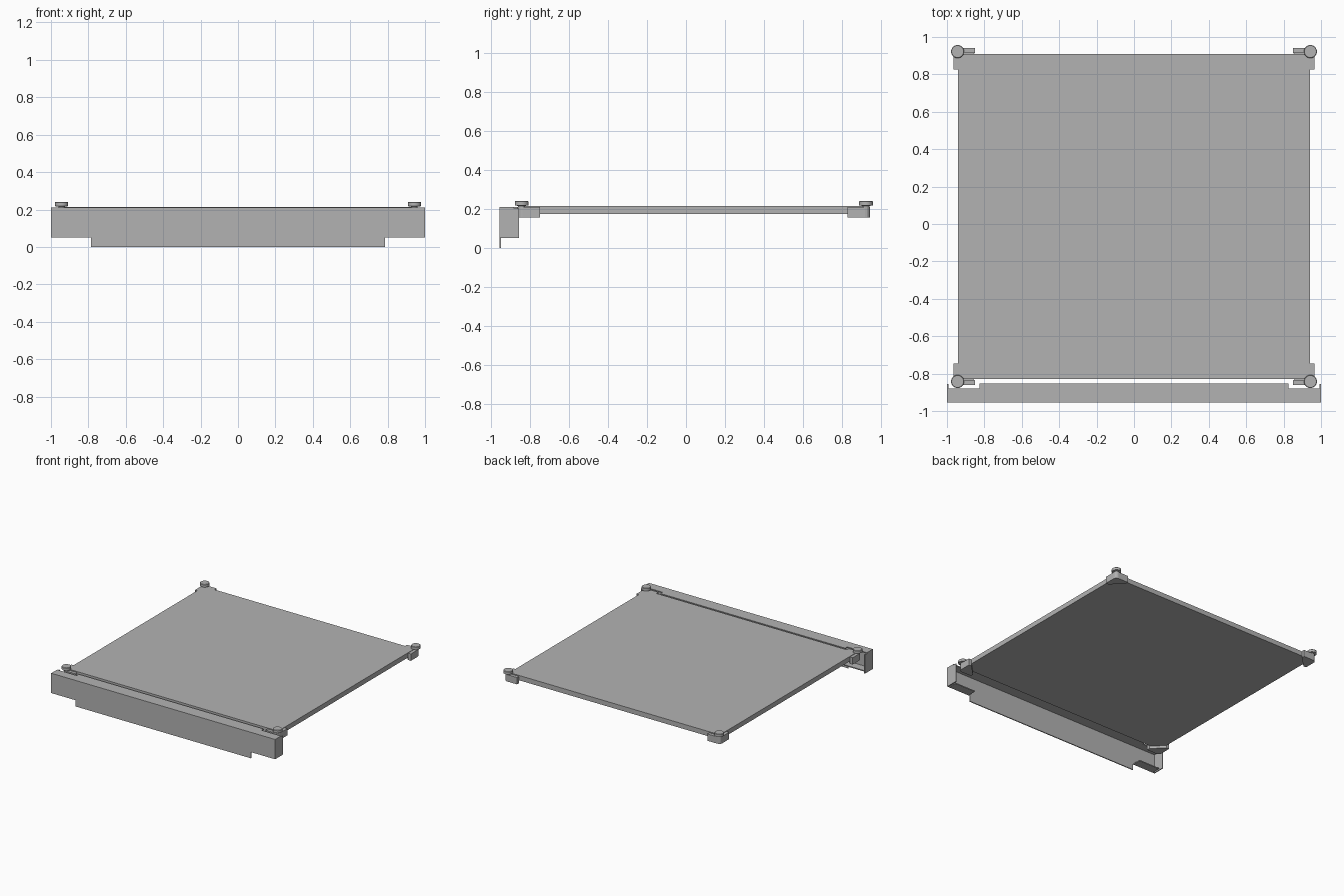
import bpy, bmesh, math

if "Cube" in bpy.data.objects:
    bpy.data.objects.remove(bpy.data.objects["Cube"], do_unlink=True)

gray = bpy.data.materials.new("plain gray")
gray.use_nodes = True
color = (0.45, 0.45, 0.45, 1)
gray.diffuse_color = color
gray.node_tree.nodes["Principled BSDF"].inputs["Base Color"].default_value = color


def finish(name, bm):
    bmesh.ops.recalc_face_normals(bm, faces=bm.faces)
    mesh = bpy.data.meshes.new(name)
    bm.to_mesh(mesh)
    bm.free()
    mesh.materials.append(gray)
    obj = bpy.data.objects.new(name, mesh)
    bpy.context.collection.objects.link(obj)
    return obj


def prism(name, points, low, high, upright=False):
    """Extrude an outline along z, or along y when upright."""
    bm = bmesh.new()
    place = (lambda a, b: (a, low, b)) if upright else (lambda a, b: (a, b, low))
    face = bm.faces.new([bm.verts.new(place(a, b)) for a, b in points])
    grown = bmesh.ops.extrude_face_region(bm, geom=[face])["geom"]
    shift = (0, high - low, 0) if upright else (0, 0, high - low)
    bmesh.ops.translate(bm, vec=shift, verts=[v for v in grown if isinstance(v, bmesh.types.BMVert)])
    return finish(name, bm)


def box(name, x, y, z):
    return prism(name, [(x[0], y[0]), (x[1], y[0]), (x[1], y[1]), (x[0], y[1])], *z)


def mirrored(half):
    return half + [(-a, b) for a, b in reversed(half)]


def lathe(name, profile, center, sides=24):
    bm = bmesh.new()
    verts = [bm.verts.new((r, 0, z)) for r, z in profile]
    edges = [bm.edges.new(pair) for pair in zip(verts, verts[1:])]
    bmesh.ops.spin(bm, geom=verts + edges, cent=(0, 0, 0), axis=(0, 0, 1),
                   angle=math.tau, steps=sides)
    bmesh.ops.remove_doubles(bm, verts=bm.verts, dist=0.0002)
    obj = finish(name, bm)
    obj.location = (*center, 0)
    return obj


# Flat panel
box("panel", (-0.94, 0.94), (-0.83, 0.91), (0.175, 0.214))

# Folded sheet front cover: face, notched top and end returns
T = 0.008
FRONT = -0.955
prism("cover_face", mirrored([(0.785, 0), (0.785, 0.05), (1, 0.05), (1, 0.21)]),
      FRONT, FRONT + T, upright=True)
prism("cover_top", mirrored([(1, FRONT), (1, -0.88), (0.825, -0.88), (0.825, -0.853)]),
      0.202, 0.21)
for side, label in ((1, "left"), (-1, "right")):
    box(f"{label}_cover_end", sorted((side, side * (1 - T))), (FRONT, -0.856), (0.05, 0.202))
    box(f"{label}_cover_foot", sorted((side * 0.795, side * 0.98)), (FRONT, -0.882), (0.05, 0.058))

# Corner clips and thumb screws
ARM, WALL, ROUND = 0.115, 0.025, 0.025
for sx, xlabel in ((1, "left"), (-1, "right")):
    for sy, ylabel, edge in ((1, "rear", 0.942), (-1, "front", -0.862)):
        name = f"{ylabel}_{xlabel}"

        def outline(inner):
            arc = [(ROUND * (1 - math.sin(t * math.pi / 8)), ROUND * (1 - math.cos(t * math.pi / 8)))
                   for t in range(5)]
            pts = [(ARM, 0), (ARM, WALL)] + inner + [(WALL, ARM), (0, ARM)] + arc[::-1]
            return [(sx * (0.965 - a), edge - sy * b) for a, b in pts]

        prism(name + "_clip_wall", outline([(WALL, WALL)]), 0.155, 0.21)
        prism(name + "_clip_pad", outline([]), 0.155, 0.175)
        screw = lathe(name + "_thumb_screw",
                      [(0, 0.2), (0.018, 0.2), (0.018, 0.215), (0.035, 0.218),
                       (0.035, 0.238), (0.032, 0.241), (0, 0.241)],
                      (sx * 0.943, edge - sy * 0.02))
        bpy.ops.object.select_all(action="DESELECT")
        screw.select_set(True)
        bpy.context.view_layer.objects.active = screw
        bpy.ops.object.shade_smooth_by_angle()
